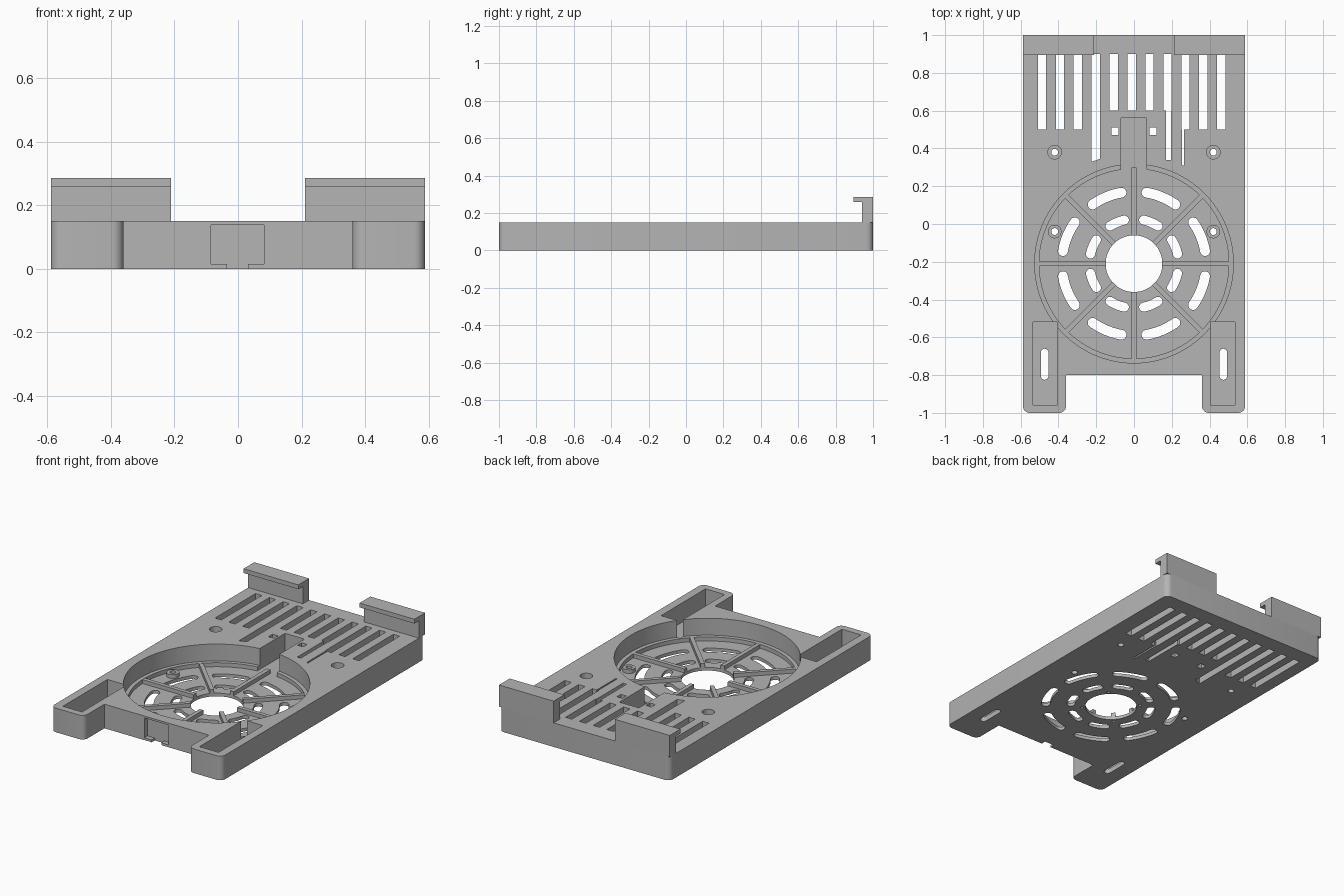
import bpy, bmesh
from math import sin, cos, pi, radians
from mathutils import Vector

cube = bpy.data.objects.get("Cube")
if cube:
    bpy.data.objects.remove(cube, do_unlink=True)

grey = bpy.data.materials.new("grey plastic")
grey.use_nodes = True
colour = (0.46, 0.46, 0.46, 1)
grey.diffuse_color = colour
grey.node_tree.nodes["Principled BSDF"].inputs["Base Color"].default_value = colour

FAN_Y = -0.21
FLOOR = 0.02
LEDGE = 0.045
TOP = 0.15


# Outline helpers: each returns a counter-clockwise list of (x, y)
def rect(x0, x1, y0, y1):
    return [(x0, y0), (x1, y0), (x1, y1), (x0, y1)]


def circle(x, y, r, n=32):
    return [(x + r * cos(2 * pi * i / n), y + r * sin(2 * pi * i / n)) for i in range(n)]


def slot(x, y0, y1, r, n=8):
    return ([(x + r * cos(pi * i / n), y1 + r * sin(pi * i / n)) for i in range(n + 1)]
            + [(x - r * cos(pi * i / n), y0 - r * sin(pi * i / n)) for i in range(n + 1)])


def arc_slot(r, half_width, mid, half_angle, n=8):
    def arc(cx, cy, rad, a0, a1):
        return [(cx + rad * cos(a0 + (a1 - a0) * i / n),
                 cy + rad * sin(a0 + (a1 - a0) * i / n)) for i in range(n + 1)]
    a, b = mid - half_angle, mid + half_angle
    pts = arc(0, FAN_Y, r + half_width, a, b)
    pts += arc(r * cos(b), FAN_Y + r * sin(b), half_width, b, b + pi)[1:]
    pts += arc(0, FAN_Y, r - half_width, b, a)[1:]
    pts += arc(r * cos(a), FAN_Y + r * sin(a), half_width, a + pi, a + 2 * pi)[1:-1]
    return pts


def rounded(corners, n=6):
    pts = []
    for i, (x, y, r) in enumerate(corners):
        p = Vector((x, y))
        if r == 0:
            pts.append((x, y))
            continue
        d0 = (Vector(corners[i - 1][:2]) - p).normalized() * r
        d1 = (Vector(corners[(i + 1) % len(corners)][:2]) - p).normalized() * r
        centre = p + d0 + d1
        for k in range(n + 1):
            t = k / n * pi / 2
            pts.append(tuple(centre - d1 * cos(t) - d0 * sin(t)))
    return pts


def prisms(name, shapes):
    """One object made of upright prisms, each (outline, z0, z1)."""
    bm = bmesh.new()
    for outline, z0, z1 in shapes:
        low = [bm.verts.new((x, y, z0)) for x, y in outline]
        high = [bm.verts.new((x, y, z1)) for x, y in outline]
        bm.faces.new(low[::-1])
        bm.faces.new(high)
        for i in range(len(low)):
            j = (i + 1) % len(low)
            bm.faces.new((low[i], low[j], high[j], high[i]))
    bmesh.ops.recalc_face_normals(bm, faces=bm.faces)
    mesh = bpy.data.meshes.new(name)
    bm.to_mesh(mesh)
    bm.free()
    mesh.materials.append(grey)
    ob = bpy.data.objects.new(name, mesh)
    bpy.context.collection.objects.link(ob)
    return ob


def activate(ob):
    bpy.ops.object.select_all(action='DESELECT')
    ob.select_set(True)
    bpy.context.view_layer.objects.active = ob


def carve(ob, shapes):
    cutter = prisms("cutter", shapes)
    cutter.hide_render = True
    mod = ob.modifiers.new("carve", 'BOOLEAN')
    mod.operation = 'DIFFERENCE'
    mod.solver = 'EXACT'
    mod.object = cutter
    activate(ob)
    bpy.ops.object.modifier_apply(modifier=mod.name)
    bpy.data.objects.remove(cutter, do_unlink=True)


def smooth(ob):
    activate(ob)
    bpy.ops.object.shade_smooth_by_angle(angle=radians(30))


# Tray with two front legs
W, R = 0.588, 0.035
tray = prisms("tray", [(rounded([
    (-W, -1, R), (-0.36, -1, R), (-0.36, -0.8, 0), (0.36, -0.8, 0),
    (0.36, -1, R), (W, -1, R), (W, 1, R), (-W, 1, R)]), 0, TOP)])

# Round fan well with a ledge, cable channel, leg pockets, front recess
carve(tray, [(circle(0, FAN_Y, 0.526, 96), LEDGE, 0.3)])
carve(tray, [(circle(0, FAN_Y, 0.502, 96), FLOOR, 0.3)])
carve(tray, [(rect(-0.068, 0.066, 0.25, 0.56), FLOOR, 0.3)])
carve(tray, [(rect(s * 0.47 - 0.066, s * 0.47 + 0.066, -0.957, -0.52), 0.03, 0.3)
             for s in (-1, 1)])
carve(tray, [(rect(-0.085, 0.082, -0.9, -0.77), 0.015, 0.138)])
carve(tray, [(rect(-0.034, 0.032, -0.9, -0.77), -0.1, 0.05)])

# Vent slots, of which the middle ones are shorter and some have narrow tails
vents = []
for i in range(11):
    x = -0.487 + 0.0949 * i
    end = 0.33 if i == 3 else 0.6 if 4 <= i <= 7 else 0.5
    outline = rect(x - 0.022, x + 0.022, end, 0.9)
    if i == 3:
        outline[1] = (x + 0.022, end + 0.015)
    elif i in (7, 8):
        x0, x1, tail = (0.17, 0.195, 0.34) if i == 7 else (0.255, 0.265, 0.31)
        outline[1:1] = [(x0, end), (x0, tail), (x1, tail), (x1, end)]
    vents.append((outline, -0.1, 0.3))
carve(tray, vents)

# Fan grille openings, centre hole, screw holes and slots in the legs
holes = [circle(0, FAN_Y, 0.15, 64)]
for k in range(8):
    mid = radians(22.5 + 45 * k)
    holes.append(arc_slot(0.382, 0.026, mid, radians(12.5)))
    holes.append(arc_slot(0.236, 0.024, mid, radians(10)))
for s in (-1, 1):
    holes.append(slot(s * 0.473, -0.805, -0.68, 0.02))
    holes.append(rect(s * 0.1 - 0.019, s * 0.1 + 0.019, 0.47, 0.51))
    holes += [circle(s * 0.42, y, 0.018, 20) for y in (0.38, -0.04)]
carve(tray, [(h, -0.1, 0.3) for h in holes])
carve(tray, [(circle(s * 0.42, 0.38, 0.036), 0.05, 0.3) for s in (-1, 1)])
diagonals = [radians(45 + 90 * k) for k in range(4)]
carve(tray, [(circle(0.17 * cos(a), FAN_Y + 0.17 * sin(a), 0.01, 12), -0.1, 0.012)
             for a in diagonals])
smooth(tray)

# Grille ribs
for k in range(8):
    rib = prisms("grille_rib", [(rect(0.149, 0.51, -0.0125, 0.0125),
                                 FLOOR - 0.004, LEDGE - 0.0005)])
    rib.location = (0, FAN_Y, 0)
    rib.rotation_euler.z = k * pi / 4

for s, side in ((1, "left"), (-1, "right")):
    # Screw boss in the fan well
    boss = prisms(side + "_screw_boss", [(circle(s * 0.42, -0.04, 0.036),
                                          FLOOR - 0.004, LEDGE - 0.001)])
    carve(boss, [(circle(s * 0.42, -0.04, 0.018, 20), -0.1, 0.3)])
    smooth(boss)
    # Rear clip: upright wall with a lip over the tray
    x0, x1 = sorted((s * 0.211, s * W))
    hook = [(1, TOP - 0.0), (1, 0.285), (0.895, 0.285), (0.895, 0.258),
            (0.94, 0.258), (0.94, TOP)]
    clip = prisms(side + "_rear_clip", [(hook, x0, x1)])
    for v in clip.data.vertices:
        y, z, x = v.co
        v.co = (x, y, z)
